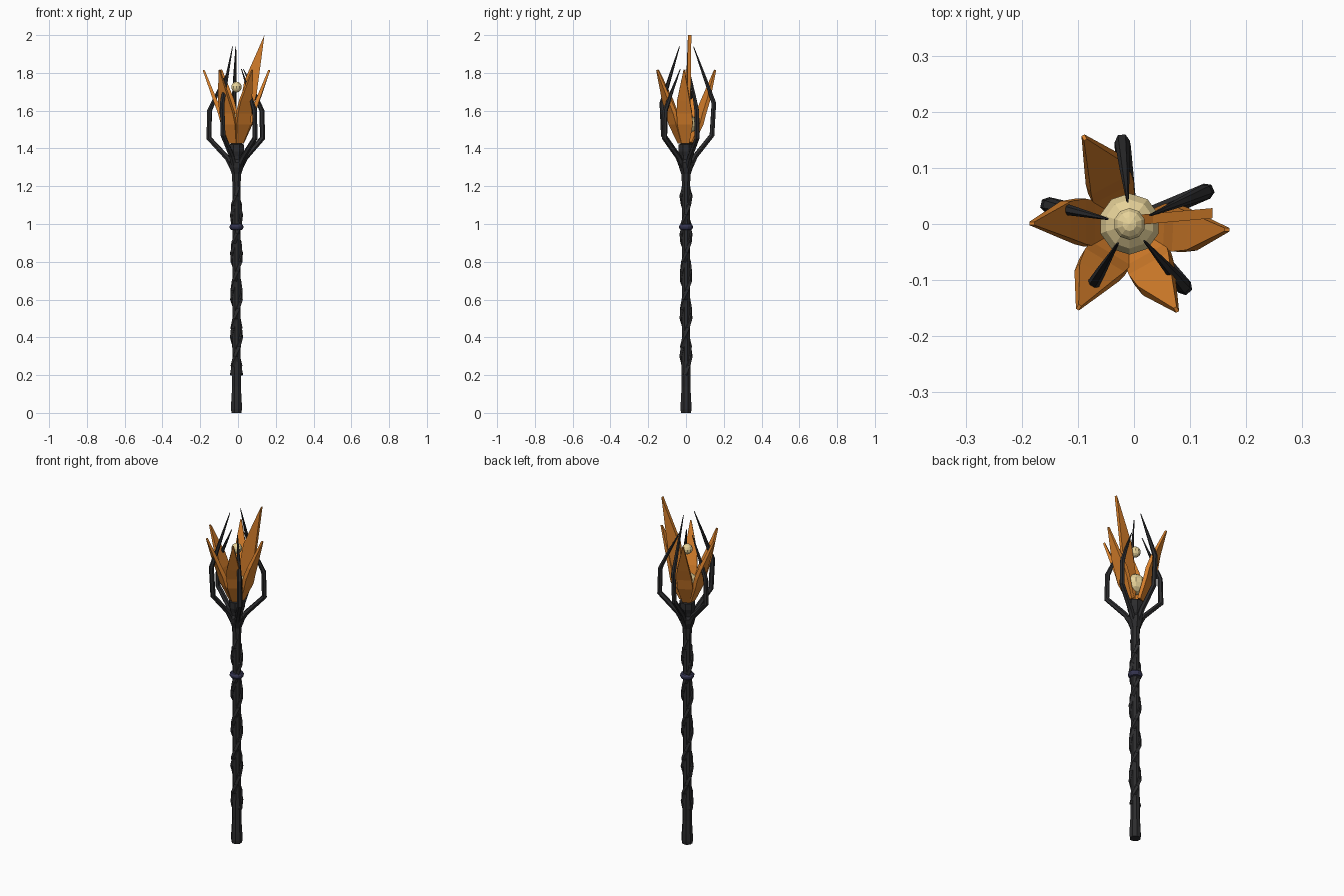
import bpy, bmesh
from math import sin, cos, pi, radians
from mathutils import Vector

if "Cube" in bpy.data.objects:
    bpy.data.objects.remove(bpy.data.objects["Cube"])

CX, CY = -0.008, 0.0   # staff axis


def material(name, rgb):
    m = bpy.data.materials.new(name)
    m.diffuse_color = (*rgb, 1)
    m.use_nodes = True
    m.node_tree.nodes["Principled BSDF"].inputs["Base Color"].default_value = m.diffuse_color
    return m


DARK = material("dark_wood", (0.025, 0.025, 0.027))
BLUE = material("dark_blue_metal", (0.035, 0.035, 0.08))
ORANGE = material("orange_crystal", (0.70, 0.22, 0.025))
CREAM = material("pale_orb", (0.80, 0.65, 0.32))


def finish(name, bm, mat):
    bmesh.ops.recalc_face_normals(bm, faces=bm.faces)
    me = bpy.data.meshes.new(name)
    bm.to_mesh(me)
    bm.free()
    me.materials.append(mat)
    ob = bpy.data.objects.new(name, me)
    ob.location = (CX, CY, 0)
    bpy.context.collection.objects.link(ob)
    return ob


def skin(bm, rings):
    """Bridge successive vertex rings and cap both ends."""
    n = len(rings[0])
    vs = [[bm.verts.new(p) for p in r] for r in rings]
    for a, b in zip(vs, vs[1:]):
        for i in range(n):
            j = (i + 1) % n
            bm.faces.new((a[i], a[j], b[j], b[i]))
    bm.faces.new(vs[0][::-1])
    bm.faces.new(vs[-1])


def lathe(name, profile, sides, mat):
    bm = bmesh.new()
    skin(bm, [[(r * cos(2 * pi * (i + .5) / sides), r * sin(2 * pi * (i + .5) / sides), z)
               for i in range(sides)] for r, z in profile])
    return finish(name, bm, mat)


def sweep(name, path, radii, sides, mat):
    """Faceted tube along a path, with a radius at each point."""
    pts = [Vector(p) for p in path]
    rings = []
    for k, p in enumerate(pts):
        t = (pts[min(k + 1, len(pts) - 1)] - pts[max(k - 1, 0)]).normalized()
        u = t.cross(Vector((p.x, p.y, 0))).normalized()
        v = t.cross(u)
        rings.append([p + radii[k] * (u * cos(2 * pi * i / sides) + v * sin(2 * pi * i / sides))
                      for i in range(sides)])
    bm = bmesh.new()
    skin(bm, rings)
    return finish(name, bm, mat)


# shaft, collar and cup
lathe("shaft", [(.029, 0), (.031, .02), (.030, .06), (.025, .14), (.027, .21), (.023, .3),
                (.023, 1.2), (.027, 1.28), (.027, 1.34)], 8, DARK)
lathe("collar", [(.027, 1.265), (.040, 1.30), (.043, 1.325), (.030, 1.345)], 8, DARK)
lathe("cup", [(.030, 1.32), (.036, 1.36), (.044, 1.385), (.043, 1.42), (.030, 1.425)], 8, DARK)

# two vines twisting up the shaft
for s in range(2):
    n = 20
    path, radii = [], []
    for k in range(n + 1):
        z = .2 + k / n * 1.0
        a = 2 * pi * (z - .21) / .42 + s * pi
        path.append((.021 * cos(a), .021 * sin(a), z))
        radii.append(.006 if k == n else .0145)
    sweep(f"vine_{s + 1}", path, radii, 5, DARK)

# metal band
lathe("band", [(.024, .968), (.032, .970), (.038, .981), (.038, .989), (.032, .998), (.024, 1.0)],
      12, BLUE)

# claw prongs: tall and short alternating
TALL = [(.022, 1.30), (.05, 1.36), (.138, 1.47), (.148, 1.64), (.098, 1.78), (.04, 1.94)]
SHORT = [(.022, 1.30), (.05, 1.35), (.150, 1.455), (.146, 1.60), (.105, 1.69), (.04, 1.82)]
for i in range(5):
    a = radians(23 + 72 * i)
    prof = TALL if i in (1, 3) else SHORT
    sweep(f"prong_{i + 1}", [(r * cos(a), r * sin(a), z) for r, z in prof],
          [.016, .015, .0145, .0135, .009, .002], 6, DARK)


def plate(name, rows, thick, angle):
    """Blade from (radius, z, tangential left, tangential right) rows, turned about z."""
    e, t = Vector((cos(angle), sin(angle), 0)), Vector((-sin(angle), cos(angle), 0))
    rings = []
    for (r, z, lo, hi), h in zip(rows, thick):
        c = e * r + Vector((0, 0, z))
        n = e * .93 * h - Vector((0, 0, .37 * h))
        rings.append([c + t * lo - n, c + t * hi - n, c + t * hi + n, c + t * lo + n])
    bm = bmesh.new()
    skin(bm, rings)
    return finish(name, bm, ORANGE)


# flame-like crystal petals
PETAL = [(.030, 1.43, -.022, .020), (.072, 1.53, -.042, .040),
         (.088, 1.59, -.045, .036), (.113, 1.655, -.041, .026), (.174, 1.815, -.004, .002)]
for i, deg in enumerate((118, 180, 239, 299, 357)):
    plate(f"petal_{i + 1}", PETAL, (.009, .011, .011, .010, .005), radians(deg))

# tall central shard, a thin upright blade leaning to the right
edge = [(.012, 1.43), (.055, 1.50), (.107, 1.69), (.148, 2.0), (.042, 1.76), (.003, 1.55)]
bm = bmesh.new()
skin(bm, [[(x, .006 + .09 * x + dy, z) for x, z in edge] for dy in (-.009, .009)])
finish("tall_shard", bm, ORANGE)

# glowing orbs
for name, r, z in (("large_orb", .056, 1.53), ("small_orb", .029, 1.725)):
    bm = bmesh.new()
    bmesh.ops.create_uvsphere(bm, u_segments=10, v_segments=7, radius=r)
    bmesh.ops.translate(bm, verts=bm.verts, vec=(0, 0, z))
    finish(name, bm, CREAM)
